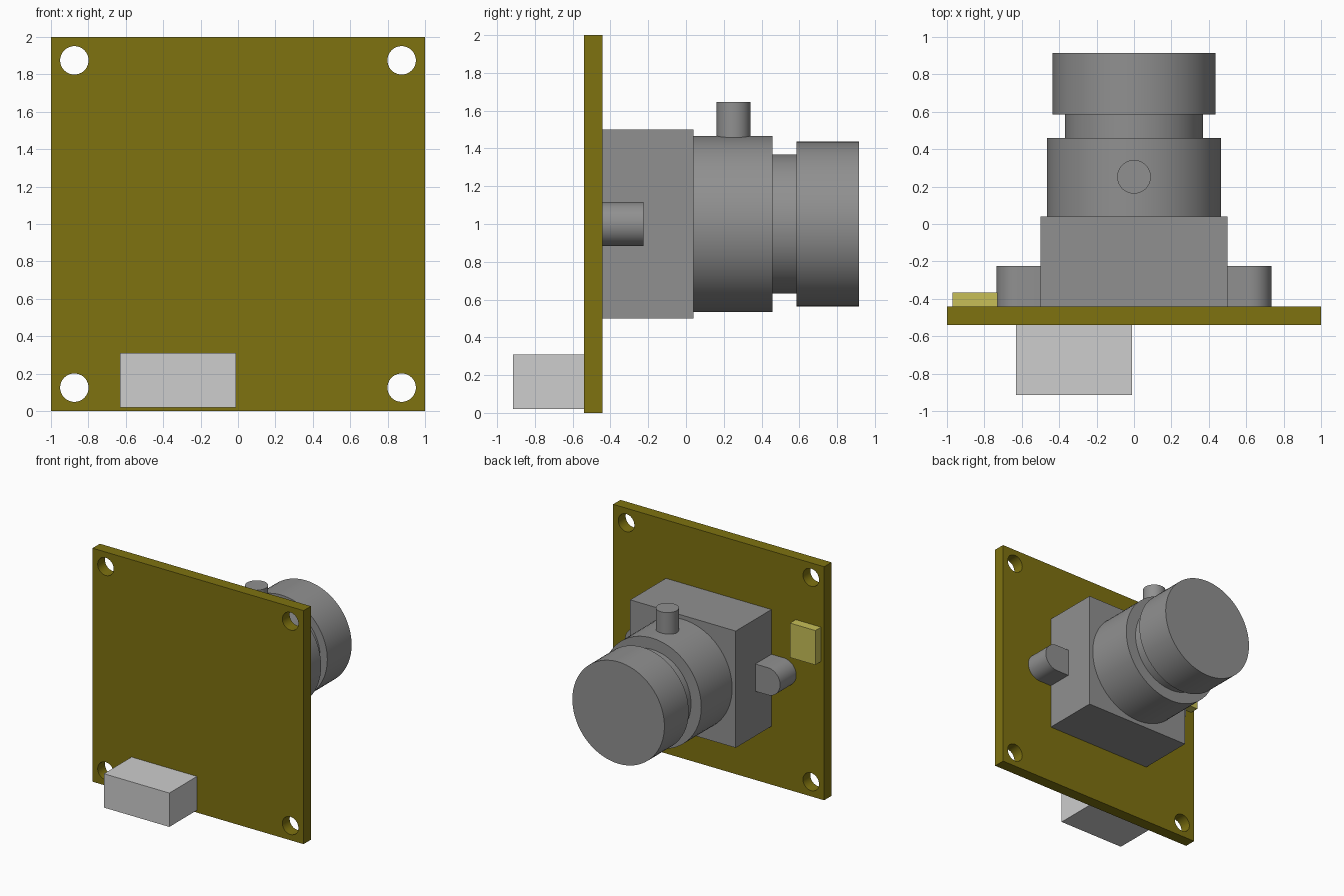
import bpy, bmesh, math
from mathutils import Matrix

cube = bpy.data.objects.get("Cube")
if cube:
    bpy.data.objects.remove(cube, do_unlink=True)


def material(name, rgb):
    m = bpy.data.materials.new(name)
    m.diffuse_color = (*rgb, 1)
    m.use_nodes = True
    m.node_tree.nodes["Principled BSDF"].inputs["Base Color"].default_value = (*rgb, 1)
    return m


OLIVE = material("olive board", (0.21, 0.168, 0.005))
GREY = material("lens grey", (0.28, 0.28, 0.28))
SILVER = material("connector silver", (0.61, 0.61, 0.61))
YELLOW = material("pale yellow", (0.57, 0.52, 0.095))


def finish(obj, mat):
    """Give the part its colour and smooth only its curved faces."""
    obj.data.materials.clear()
    obj.data.materials.append(mat)
    bpy.ops.object.select_all(action='DESELECT')
    obj.select_set(True)
    bpy.context.view_layer.objects.active = obj
    bpy.ops.object.shade_smooth_by_angle(angle=math.radians(30))
    return obj


def from_bmesh(name, bm, mat):
    bmesh.ops.recalc_face_normals(bm, faces=bm.faces)
    me = bpy.data.meshes.new(name)
    bm.to_mesh(me)
    bm.free()
    obj = bpy.data.objects.new(name, me)
    bpy.context.collection.objects.link(obj)
    return finish(obj, mat)


def arc(cx, cz, r, start=0.0, end=360.0, n=48):
    """Points along an arc; a full turn leaves out the repeated last point."""
    steps = n if end - start >= 360 else n + 1
    angles = [math.radians(start + (end - start) * i / n) for i in range(steps)]
    return [(cx + r * math.cos(a), cz + r * math.sin(a)) for a in angles]


def rect(x0, x1, z0, z1):
    return [(x0, z0), (x1, z0), (x1, z1), (x0, z1)]


def prism(name, outlines, y0, y1, mat):
    """Extrude x-z outlines along y; outlines inside the first become holes."""
    cu = bpy.data.curves.new(name, 'CURVE')
    cu.dimensions, cu.fill_mode, cu.extrude = '2D', 'BOTH', (y1 - y0) / 2
    for pts in outlines:
        s = cu.splines.new('POLY')
        s.points.add(len(pts) - 1)
        for p, (x, z) in zip(s.points, pts):
            p.co = (x, z, 0, 1)
        s.use_cyclic_u = True
    tmp = bpy.data.objects.new(name + "_outline", cu)
    bpy.context.collection.objects.link(tmp)
    bpy.context.view_layer.update()
    bm = bmesh.new()
    bm.from_mesh(tmp.to_mesh())
    tmp.to_mesh_clear()
    bpy.data.objects.remove(tmp, do_unlink=True)
    bpy.data.curves.remove(cu)
    bmesh.ops.remove_doubles(bm, verts=bm.verts, dist=1e-5)
    turn = Matrix.Translation((0, (y0 + y1) / 2, 0)) @ Matrix.Rotation(math.pi / 2, 4, 'X')
    bm.transform(turn)
    return from_bmesh(name, bm, mat)


BACK = -0.442  # rear surface of the board
FRONT = -0.541

# Circuit board with four mounting holes
holes = [arc(x, z, 0.076) for x in (-0.875, 0.875) for z in (0.125, 1.875)]
prism("circuit_board", [rect(-1, 1, 0, 2)] + holes, FRONT, BACK, OLIVE)

# Connector on the front and small component on the rear
prism("connector", [rect(-0.63, -0.01, 0.02, 0.31)], -0.915, FRONT, SILVER)
prism("small_component", [rect(-0.97, -0.73, 1.18, 1.475)], BACK, -0.365, YELLOW)

# Lens holder block with a rounded screw lug on each side
prism("lens_holder", [rect(-0.5, 0.5, 0.5, 1.5)], BACK, 0.041, GREY)
R = 0.117
for side, label in ((1, "left"), (-1, "right")):
    pts = [(0.5, 1 - R)] + arc(0.735 - R, 1, R, -90, 90, 24) + [(0.5, 1 + R)]
    prism(label + "_lug", [[(side * x, z) for x, z in pts]], BACK, -0.224, GREY)

# Lens barrel: stepped profile (radius, y) spun around the y axis
profile = [(0, 0.041), (0.466, 0.041), (0.466, 0.459), (0.369, 0.459),
           (0.369, 0.586), (0.436, 0.586), (0.436, 0.915), (0, 0.915)]
bm = bmesh.new()
verts = [bm.verts.new((r, y, 1)) for r, y in profile]
edges = [bm.edges.new(pair) for pair in zip(verts, verts[1:])]
bmesh.ops.spin(bm, geom=verts + edges, cent=(0, 0, 1), axis=(0, 1, 0),
               angle=2 * math.pi, steps=72, use_merge=True)
bmesh.ops.remove_doubles(bm, verts=bm.verts, dist=1e-5)
from_bmesh("lens_barrel", bm, GREY)

# Locking screw standing on top of the barrel
bm = bmesh.new()
bmesh.ops.create_cone(bm, cap_ends=True, segments=40, radius1=0.09, radius2=0.09,
                      depth=0.25, matrix=Matrix.Translation((0, 0.252, 1.522)))
from_bmesh("locking_screw", bm, GREY)
